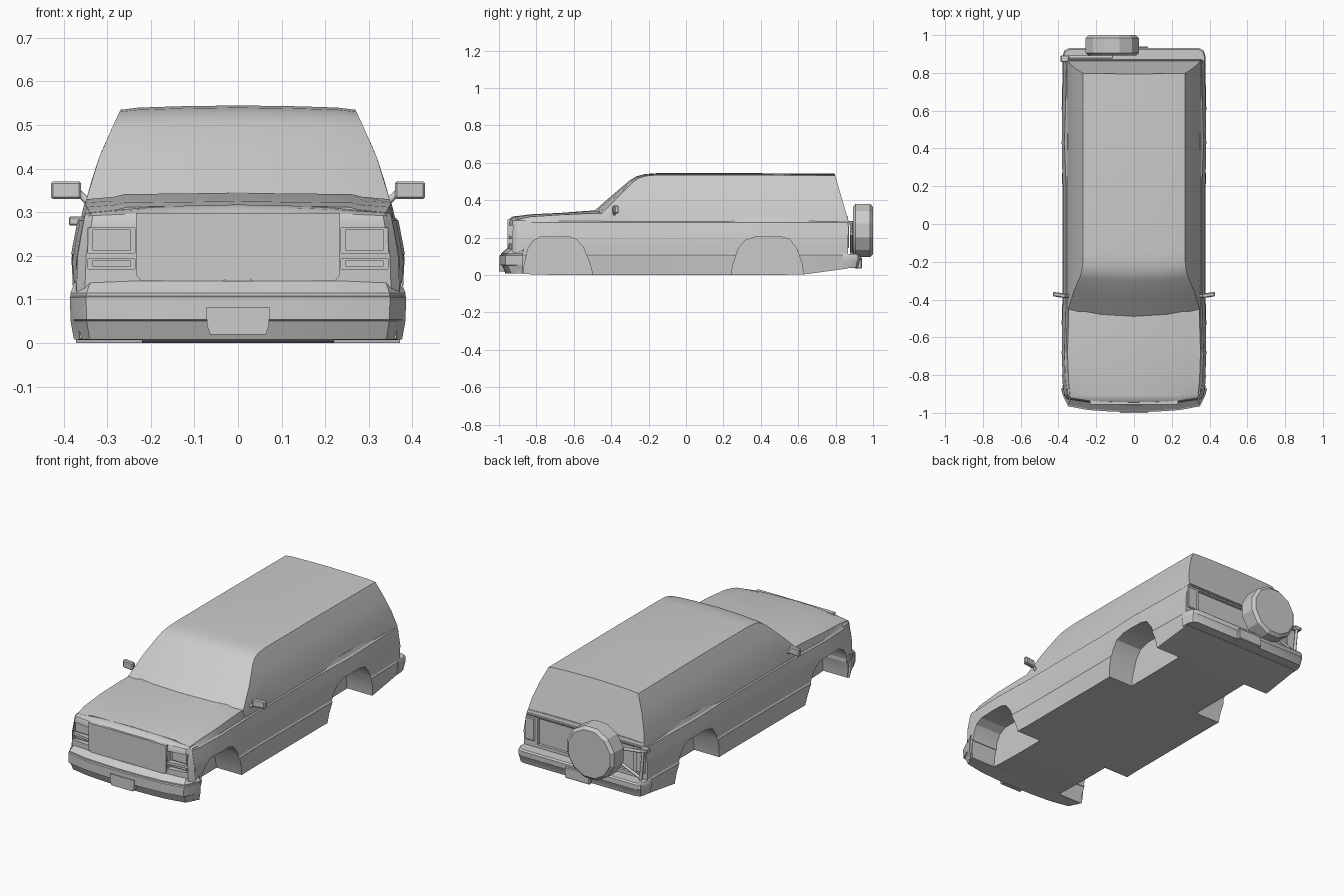
import bpy, bmesh, math
from mathutils import Vector

if "Cube" in bpy.data.objects:
    bpy.data.objects.remove(bpy.data.objects["Cube"])


def finish(name, bm, angle=30):
    bmesh.ops.recalc_face_normals(bm, faces=bm.faces)
    me = bpy.data.meshes.new(name)
    bm.to_mesh(me)
    bm.free()
    ob = bpy.data.objects.new(name, me)
    bpy.context.collection.objects.link(ob)
    smooth(ob, angle)
    return ob


def smooth(ob, angle=30):
    bpy.ops.object.select_all(action='DESELECT')
    ob.select_set(True)
    bpy.context.view_layer.objects.active = ob
    bpy.ops.object.shade_smooth_by_angle(angle=math.radians(angle))


def loft(name, halves, angle=30):
    """Skin rings given as right-hand halves (centre to centre), mirrored in x."""
    bm = bmesh.new()
    rings = []
    for h in halves:
        full = list(h) + [(-x, y, z) for x, y, z in reversed(h) if x > 1e-6]
        rings.append([bm.verts.new(p) for p in full])
    n = len(rings[0])
    for a, b in zip(rings, rings[1:]):
        for i in range(n):
            j = (i + 1) % n
            bm.faces.new((a[i], a[j], b[j], b[i]))
    bm.faces.new(rings[0])
    bm.faces.new(rings[-1])
    return finish(name, bm, angle)


def prism(name, pts, axis, a, b):
    """Extrude a 2D outline along x (pts are y,z) or y (pts are x,z)."""
    bm = bmesh.new()
    mk = (lambda p, t: (t, p[0], p[1])) if axis == 'x' else (lambda p, t: (p[0], t, p[1]))
    f = bm.faces.new([bm.verts.new(mk(p, a)) for p in pts])
    g = bmesh.ops.extrude_face_region(bm, geom=[f])['geom']
    d = Vector(mk((0, 0), b - a))
    bmesh.ops.translate(bm, vec=d, verts=[v for v in g if isinstance(v, bmesh.types.BMVert)])
    return finish(name, bm)


def box(name, lo, hi, bevel=0.0):
    bm = bmesh.new()
    bmesh.ops.create_cube(bm, size=1)
    for v in bm.verts:
        v.co = [(l + h) / 2 + c * (h - l) for l, h, c in zip(lo, hi, v.co)]
    if bevel:
        bmesh.ops.bevel(bm, geom=bm.edges[:], offset=bevel, segments=1, affect='EDGES')
    return finish(name, bm)


def tube(name, p, q, r, sides=8):
    p, q = Vector(p), Vector(q)
    bm = bmesh.new()
    bmesh.ops.create_cone(bm, cap_ends=True, segments=sides, radius1=r, radius2=r, depth=(q - p).length)
    rot = (q - p).to_track_quat('Z', 'Y')
    for v in bm.verts:
        v.co = rot @ v.co + (p + q) / 2
    return finish(name, bm, 50)


def cut(ob, cutter):
    m = ob.modifiers.new('cut', 'BOOLEAN')
    m.operation, m.solver, m.object = 'DIFFERENCE', 'EXACT', cutter
    bpy.context.view_layer.objects.active = ob
    bpy.ops.object.modifier_apply(modifier='cut')
    bpy.data.objects.remove(cutter)


def span(s, a, b):
    return (a, b) if s > 0 else (-b, -a)


# Lower body with hood: y, width factor, bottom z, top edge z, top centre z
stations = [(-.90, .962, .01, .299, .316), (-.83, .985, .004, .312, .325), (-.68, 1, 0, .322, .332),
            (-.50, .985, 0, .330, .345), (-.44, .98, 0, .330, .345), (-.40, .978, 0, .308, .312),
            (.20, .978, 0, .308, .312), (.43, 1, 0, .308, .312), (.63, .985, .003, .308, .312),
            (.865, .972, .035, .308, .312)]
rings = []
for y, w, zb, ze, zc in stations:
    prof = [(0, zb), (.377, zb), (.388, .108), (.383, .116), (.385, .19), (.379, .225), (.368, .281),
            (.360, .288), (.352, ze), (.29, ze + .35 * (zc - ze)), (.265, ze + .75 * (zc - ze)), (0, zc)]
    rings.append([(x * w, y, z) for x, z in prof])
body = loft('main_body', rings, 25)

# Wheel wells
front_arch = [(-.872, -.03), (-.865, .05), (-.845, .14), (-.82, .18), (-.78, .203), (-.62, .203),
              (-.585, .19), (-.55, .15), (-.51, .05), (-.49, -.03)]
rear_arch = [(.238, -.03), (.25, .05), (.28, .14), (.315, .185), (.37, .203), (.51, .203),
             (.555, .19), (.59, .145), (.62, .06), (.632, -.03)]
for s in (1, -1):
    for arch in (front_arch, rear_arch):
        cut(body, prism('well_cutter', arch, 'x', s * .22, s * .5))
# Tailgate recess
cut(body, box('tailgate_cutter', (-.29, .85, .13), (.29, .95, .272)))
smooth(body, 25)


# Cabin: section stations rising up the windscreen, roof, raked rear window
def side_x(z):
    pts = [(.28, .355), (.33, .348), (.41, .325), (.47, .300), (.54, .267)]
    for (z0, x0), (z1, x1) in zip(pts, pts[1:]):
        if z <= z1:
            return x0 + (x1 - x0) * (z - z0) / (z1 - z0)
    return pts[-1][1]


cabin = []
for y, h, bow in [(-.497, .338, .045), (-.385, .435, .035), (-.30, .507, .024), (-.265, .528, .018),
                  (-.22, .540, .01), (-.15, .545, 0), (.3, .545, 0), (.795, .542, 0)]:
    he = h - .010
    zs = [.285 + (he - .285) * t for t in (0, .33, .66, 1)]
    prof = [(0, .285)] + [(side_x(z), z) for z in zs]
    xe = prof[-1][0]
    prof += [(xe * .85, he + .005), (xe * .5, he + .008), (0, h)]
    rake = .29 if y > .7 else 0
    cabin.append([(x, y + bow * (x / .35) ** 2 + rake * (.542 - z), z) for x, z in prof])
loft('cabin', cabin, 28)


# Parts stacked upward from a plan outline: levels are z, setback, x scale, edge drop
def stack(name, plan, levels, sign=1):
    return loft(name, [[(x * sx, y + (sign * dy if abs(y) > .88 else 0), z - drop * (x / .35) ** 2)
                        for x, y in plan] for z, dy, sx, drop in levels])


# Nose panel with lamp recesses
nose_plan = [(0, -.952), (.12, -.950), (.24, -.945), (.345, -.930), (.364, -.905), (.368, -.85), (0, -.85)]
nose = stack('nose_panel', nose_plan, [(.10, 0, 1.02, 0), (.20, 0, 1.01, 0), (.285, .002, .97, .004),
                                       (.301, .009, .965, .009), (.312, .024, .95, .013), (.3175, .046, .94, .017)])
for s in (1, -1):
    for z0, z1 in ((.206, .264), (.17, .193)):
        x0, x1 = span(s, .236, .344)
        cut(nose, box('lamp_cutter', (x0, -1.1, z0), (x1, -.915, z1)))
        # Lamp lens set back inside its recess
        x0, x1 = span(s, .246, .334)
        box('lamp_lens', (x0, -.922, z0 + .006), (x1, -.90, z1 - .004))
smooth(nose)

# Grille panel with cut lower corners and centre notch
half = [(.234, .298), (.234, .157), (.222, .142), (.035, .142), (.015, .153)]
prism('grille_panel', half + [(-x, z) for x, z in reversed(half)], 'y', -.955, -.93)

# Front bumper and plate
bump_plan = [(0, -.996), (.12, -.993), (.24, -.985), (.347, -.965), (.376, -.905), (.384, -.872), (0, -.872)]
stack('front_bumper', bump_plan, [(.008, .03, .98, 0), (.05, .012, 1, 0), (.054, 0, 1, 0), (.105, 0, 1.005, 0),
                                  (.108, .007, 1, 0), (.115, .007, 1, 0), (.142, .038, .975, 0)])
prism('front_plate', [(-.073, .081), (.073, .081), (.071, .04), (.064, .02), (-.064, .02), (-.071, .04)],
      'y', -1.0, -.96)

# Rear bumper and plate
rear_plan = [(0, .932), (.345, .932), (.368, .92), (.377, .895), (.38, .84), (0, .84)]
stack('rear_bumper', rear_plan, [(.038, .012, .985, 0), (.075, .004, 1, 0), (.08, 0, 1, 0),
                                 (.106, 0, 1, 0), (.113, .008, .99, 0)], -1)
box('rear_plate', (-.075, .90, .035), (.075, .94, .095), .004)

# Ledge under the rear window and lamps at the rear corners
box('rear_ledge', (-.352, .85, .280), (.352, .874, .292), .003)
for s in (1, -1):
    x0, x1 = span(s, .305, .362)
    box('tail_lamp', (x0, .85, .145), (x1, .872, .268), .004)

# Door mirrors
for s in (1, -1):
    x0, x1 = span(s, .360, .429)
    head = box('mirror_head', (x0, -.388, .330), (x1, -.364, .371), .005)
    for v in head.data.vertices:
        v.co.y += (abs(v.co.x) - .395) * .15
    tube('mirror_arm', (s * .342, -.385, .322), (s * .366, -.378, .345), .008)

# Spare wheel: twelve-sided drum with chamfered rims
bm = bmesh.new()
prev = None
for y, r in ((.892, .130), (.905, .146), (.985, .146), (1.0, .130)):
    ring = [bm.verts.new((-.115 + r * math.cos(a), y, .238 + r * math.sin(a)))
            for a in (math.radians(30 * k + 15) for k in range(12))]
    if prev:
        for i in range(12):
            bm.faces.new((prev[i], prev[i - 1], ring[i - 1], ring[i]))
    else:
        bm.faces.new(ring)
    prev = ring
bm.faces.new(prev)
finish('spare_wheel', bm, 20)

# Spare wheel carrier
tube('carrier_upper', (-.362, .884, .272), (-.115, .884, .24), .008)
tube('carrier_lower', (-.345, .884, .125), (-.115, .884, .22), .008)
tube('carrier_post', (-.345, .884, .11), (-.362, .884, .288), .008)
box('carrier_hinge', (-.388, .858, .270), (-.345, .892, .290), .003)
